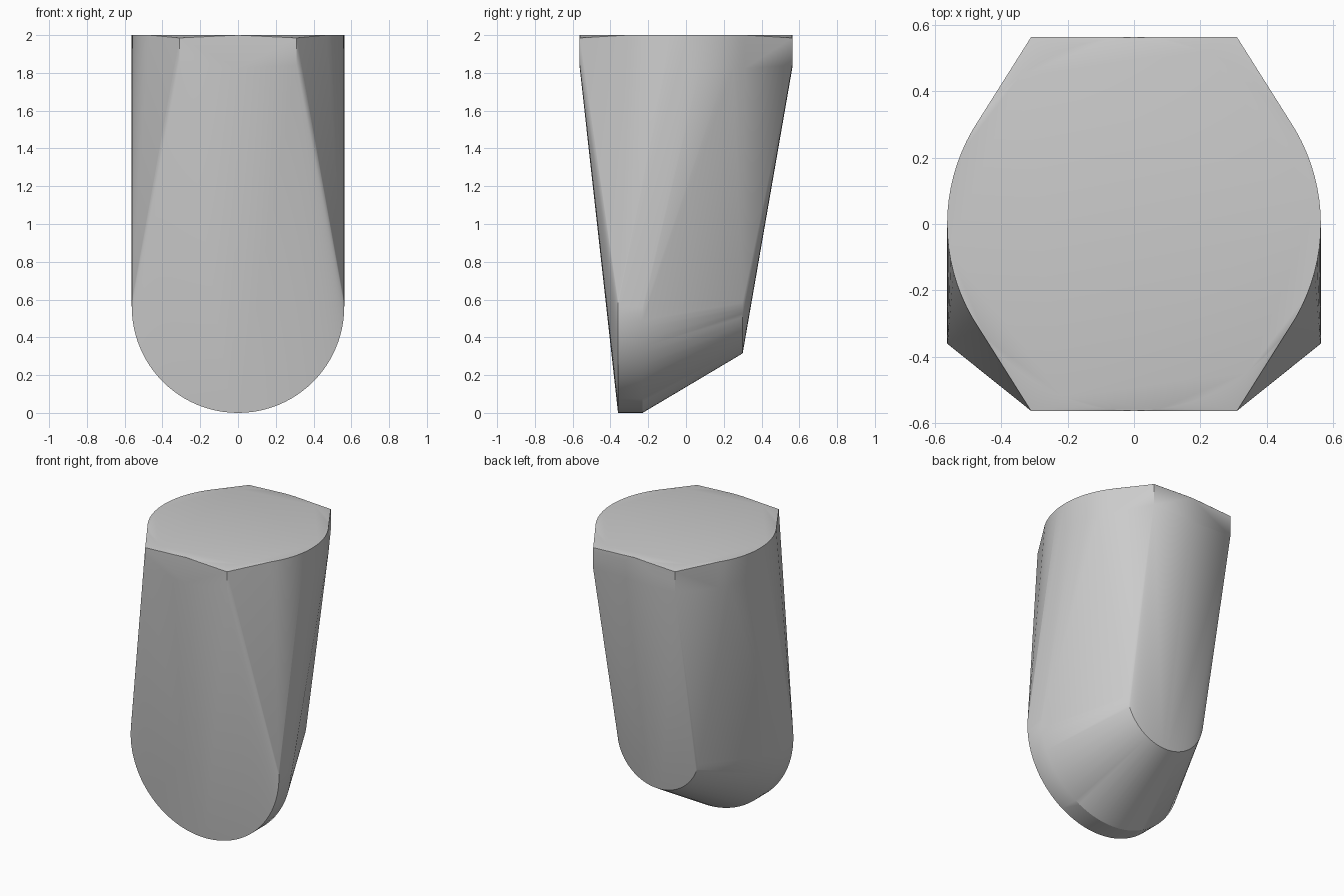
import bpy, bmesh, math

cube = bpy.data.objects.get("Cube")
if cube:
    bpy.data.objects.remove(cube, do_unlink=True)

R = 0.5625        # main radius
HALF = 0.31       # half width of the flat front and back
STEPS = 96

grey = bpy.data.materials.new("plain grey")
grey.use_nodes = True
colour = (0.6, 0.6, 0.6, 1)
grey.diffuse_color = colour
grey.node_tree.nodes["Principled BSDF"].inputs["Base Color"].default_value = colour


def angles():
    return [2 * math.pi * i / STEPS for i in range(STEPS)]


def flat_ring(z, r):
    return [(r * math.cos(a), r * math.sin(a), z) for a in angles()]


def upright_ring(y, r, bottom):
    return [(r * math.cos(a), y, bottom + r + r * math.sin(a)) for a in angles()]


# Head: round block with four corners, slightly chamfered at top and bottom
points = flat_ring(2, R) + flat_ring(1.825, R)
points += [(x, y, z) for x in (-HALF, HALF) for y in (-R, R) for z in (1.84, 1.985)]
# Foot: thick front disc tapering to a smaller back disc
points += upright_ring(-0.36, R, 0) + upright_ring(-0.23, R, 0)
points += upright_ring(0.30, HALF, 0.315)

# Body: one taut skin over head and foot
bm = bmesh.new()
for p in points:
    bm.verts.new(p)
hull = bmesh.ops.convex_hull(bm, input=bm.verts[:])
bmesh.ops.delete(bm, geom=[v for v in bm.verts if not v.link_faces], context='VERTS')
bmesh.ops.dissolve_limit(bm, angle_limit=math.radians(0.1),
                         verts=bm.verts[:], edges=bm.edges[:])
bmesh.ops.recalc_face_normals(bm, faces=bm.faces[:])
mesh = bpy.data.meshes.new("tapered_body")
bm.to_mesh(mesh)
bm.free()
mesh.materials.append(grey)

body = bpy.data.objects.new("tapered_body", mesh)
bpy.context.collection.objects.link(body)
bpy.ops.object.select_all(action='DESELECT')
body.select_set(True)
bpy.context.view_layer.objects.active = body
bpy.ops.object.shade_smooth_by_angle(angle=math.radians(30))
